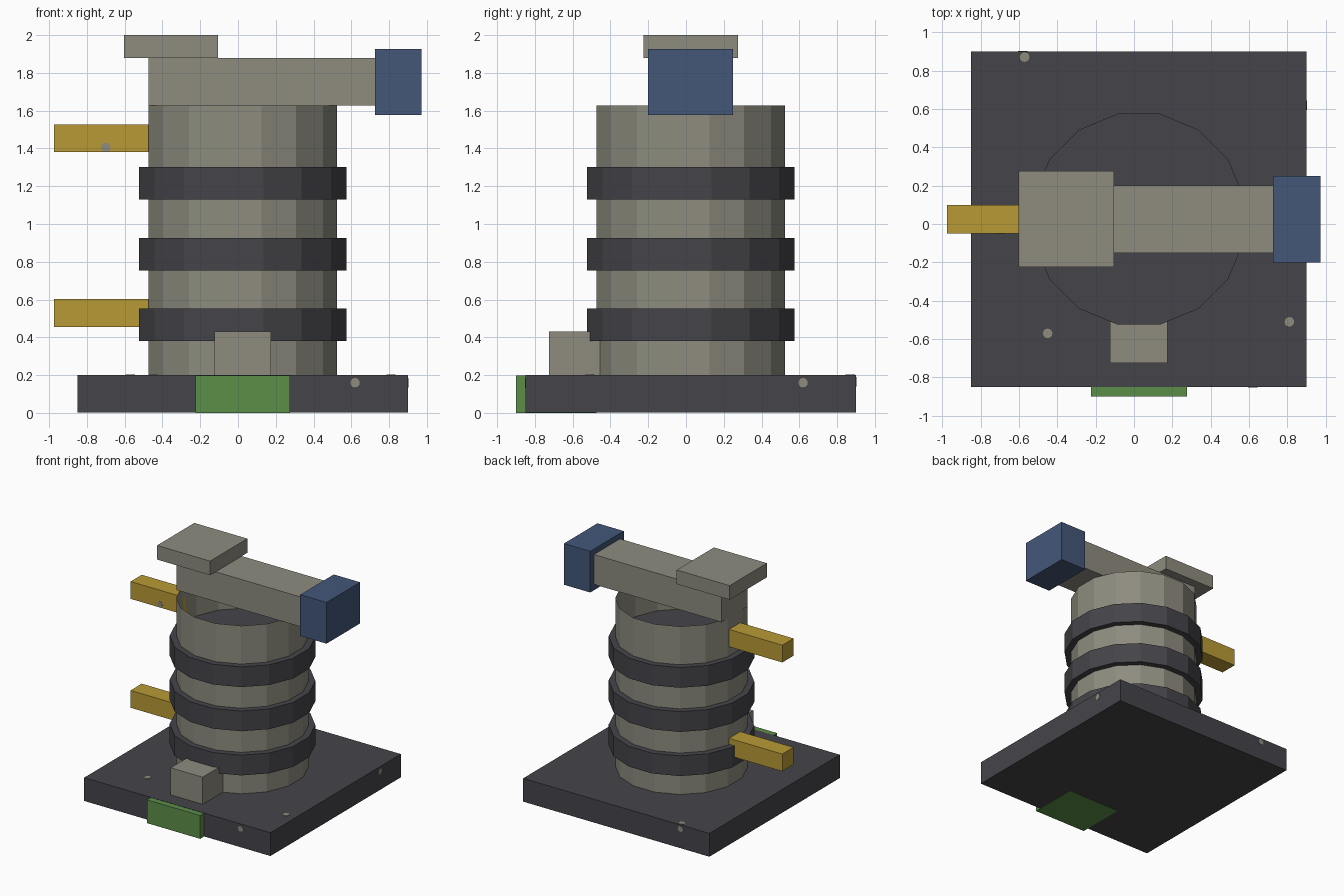
import bpy
import math
from mathutils import Vector

cube = bpy.data.objects.get("Cube")
if cube:
    bpy.data.objects.remove(cube, do_unlink=True)


def material(name, rgb):
    # 8-bit display colour to linear
    lin = [((c / 255 + 0.055) / 1.055) ** 2.4 for c in rgb] + [1.0]
    m = bpy.data.materials.new(name)
    m.use_nodes = True
    m.diffuse_color = lin
    m.node_tree.nodes["Principled BSDF"].inputs["Base Color"].default_value = lin
    return m


stone = material("warm grey", (142, 140, 127))
dark = material("charcoal", (69, 68, 73))
blue = material("slate blue", (68, 87, 121))
green = material("leaf green", (92, 143, 73))
gold = material("ochre", (185, 154, 54))

MID = 0.025   # shared axis of the column and base
SIDES = 16


def box(name, x, y, z, mat):
    lo, hi = Vector((x[0], y[0], z[0])), Vector((x[1], y[1], z[1]))
    bpy.ops.mesh.primitive_cube_add(size=1, location=(lo + hi) / 2)
    ob = bpy.context.object
    ob.name = name
    ob.scale = hi - lo
    ob.data.materials.append(mat)
    return ob


def drum(name, half_width, z, mat, fill):
    # Flat side faces the front, so the width is measured across flats
    bpy.ops.mesh.primitive_cylinder_add(
        vertices=SIDES, radius=half_width / math.cos(math.pi / SIDES),
        depth=z[1] - z[0], end_fill_type=fill,
        location=(MID, MID, (z[0] + z[1]) / 2),
        rotation=(0, 0, math.pi / SIDES))
    ob = bpy.context.object
    ob.name = name
    ob.data.materials.append(mat)
    return ob


def stud(name, at, normal):
    bpy.ops.mesh.primitive_cylinder_add(vertices=12, radius=0.025, depth=0.006, location=at)
    ob = bpy.context.object
    ob.name = name
    ob.rotation_euler = Vector(normal).to_track_quat("Z", "Y").to_euler()
    ob.data.materials.append(stone)


# Base slab with a panel let into its front and underside
box("base", (-0.85, 0.9), (-0.85, 0.9), (0.002, 0.2), dark)
box("front_panel", (-0.225, 0.275), (-0.9, -0.475), (0, 0.198), green)

# Open-topped column with solid bands
drum("column", 0.5, (0.2, 1.627), stone, "NOTHING")
for i in range(3):
    z = 0.38 + 0.375 * i
    drum(f"band_{i + 1}", 0.55, (z, z + 0.172), dark, "NGON")

# Step at the foot of the column
box("front_step", (-0.125, 0.175), (-0.725, -0.425), (0.2, 0.43), stone)

# Top arm with end block and cap plate
box("arm", (-0.475, 0.725), (-0.15, 0.2), (1.627, 1.88), stone)
box("arm_end_block", (0.725, 0.972), (-0.2, 0.25), (1.577, 1.927), blue)
box("cap_plate", (-0.603, -0.105), (-0.225, 0.275), (1.88, 2.0), stone)

# Side bars
for name, z in (("lower_bar", 0.455), ("upper_bar", 1.38)):
    box(name, (-0.975, -0.475), (-0.05, 0.1), (z, z + 0.147), gold)

# Small flush studs
stud("bar_stud", (-0.7, -0.05, 1.405), (0, -1, 0))
stud("base_front_stud", (0.62, -0.85, 0.16), (0, -1, 0))
stud("base_side_stud", (0.9, 0.62, 0.16), (1, 0, 0))
stud("base_back_stud", (-0.58, 0.9, 0.165), (0, 1, 0))
for i, (x, y) in enumerate(((0.81, -0.51), (-0.45, -0.57), (-0.57, 0.87))):
    stud(f"base_top_stud_{i + 1}", (x, y, 0.2), (0, 0, 1))
